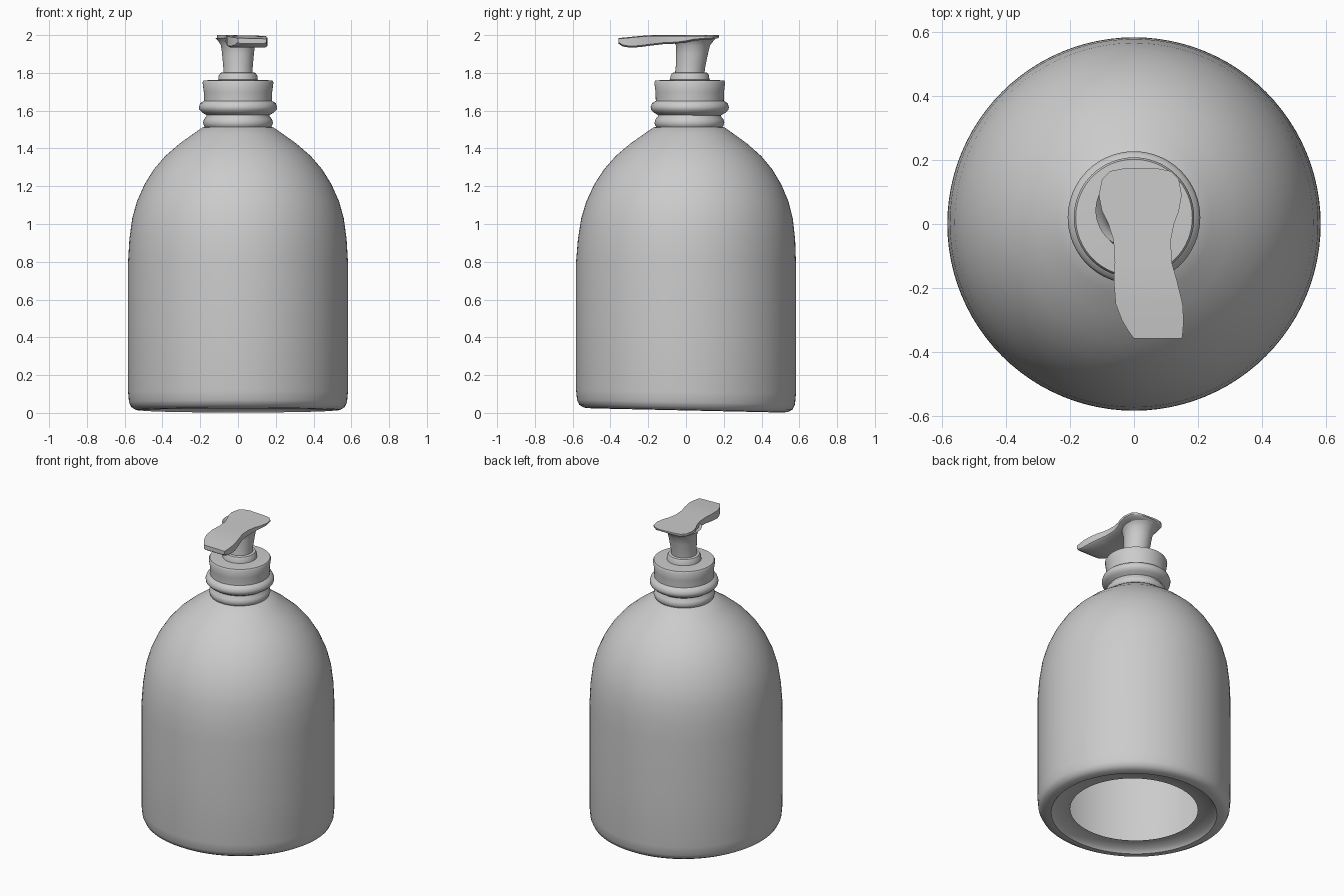
import bpy, bmesh, math

default = bpy.data.objects.get("Cube")
if default:
    bpy.data.objects.remove(default, do_unlink=True)

# One plain grey plastic
grey = bpy.data.materials.new("grey plastic")
grey.use_nodes = True
colour = (0.6, 0.6, 0.6, 1)
grey.diffuse_color = colour
grey.node_tree.nodes["Principled BSDF"].inputs["Base Color"].default_value = colour


def finish(name, bm, angle):
    bmesh.ops.recalc_face_normals(bm, faces=bm.faces)
    mesh = bpy.data.meshes.new(name)
    bm.to_mesh(mesh)
    bm.free()
    mesh.materials.append(grey)
    ob = bpy.data.objects.new(name, mesh)
    bpy.context.collection.objects.link(ob)
    bpy.ops.object.select_all(action='DESELECT')
    ob.select_set(True)
    bpy.context.view_layer.objects.active = ob
    bpy.ops.object.shade_smooth_by_angle(angle=math.radians(angle))
    return ob


def lathe(profile, y_offset, sides=64):
    """Turn a (radius, height) profile around the vertical axis."""
    bm = bmesh.new()
    verts = [bm.verts.new((r, 0, z)) for r, z in profile]
    edges = [bm.edges.new(pair) for pair in zip(verts, verts[1:])]
    bmesh.ops.spin(bm, geom=verts + edges, cent=(0, 0, 0), axis=(0, 0, 1),
                   angle=math.tau, steps=sides)
    bmesh.ops.remove_doubles(bm, verts=bm.verts, dist=0.0005)
    for v in bm.verts:
        v.co.y += y_offset(v.co.z)
    return bm


# Bottle: thin shell with a round opening in the floor
body = lathe([(0.385, 0.03), (0.48, 0.025), (0.5, 0.0), (0.54, 0.003), (0.565, 0.018),
              (0.577, 0.045), (0.582, 0.1), (0.583, 0.4), (0.582, 0.8), (0.575, 0.92),
              (0.56, 1.03), (0.535, 1.12), (0.495, 1.21), (0.445, 1.29), (0.385, 1.36),
              (0.31, 1.425), (0.24, 1.475), (0.19, 1.51), (0.155, 1.52)],
             lambda z: 0.016 * max(0, z - 0.8) / 0.7, 96)
# The base leans slightly, higher at the front
for v in body.verts:
    v.co.z += (0.013 - 0.022 * v.co.y) * max(0, 1 - v.co.z / 0.5)
finish("bottle", body, 50)

# Threaded neck and screw collar
finish("neck", lathe([(0.165, 1.5), (0.18, 1.52), (0.185, 1.535), (0.18, 1.555),
                      (0.167, 1.57), (0.165, 1.59)], lambda z: 0.018), 50)
finish("collar", lathe([(0.165, 1.575), (0.19, 1.59), (0.205, 1.605), (0.207, 1.62),
                        (0.2, 1.64), (0.18, 1.652), (0.181, 1.7), (0.188, 1.75),
                        (0.182, 1.76), (0.1, 1.764), (0, 1.764)], lambda z: 0.02), 40)

# Plunger flaring up into the head
finish("plunger", lathe([(0.105, 1.755), (0.102, 1.785), (0.094, 1.8), (0.078, 1.803),
                         (0.078, 1.83), (0.084, 1.9), (0.09, 1.945), (0.105, 1.97),
                         (0.12, 1.985)], lambda z: 0.02 + 0.12 * max(0, z - 1.8)), 40)

# Head and spout: cross-sections (y, left, right, underside height) along the length
sections = [(0.174, -0.03, 0.07, 1.988), (0.165, -0.075, 0.115, 1.982),
            (0.14, -0.1, 0.14, 1.978), (0.09, -0.11, 0.149, 1.975),
            (0.04, -0.1, 0.14, 1.97), (0, -0.08, 0.125, 1.962),
            (-0.05, -0.064, 0.115, 1.955), (-0.12, -0.06, 0.118, 1.952),
            (-0.18, -0.063, 0.135, 1.945), (-0.25, -0.057, 0.152, 1.936),
            (-0.3, -0.038, 0.155, 1.934), (-0.335, -0.017, 0.153, 1.94),
            (-0.358, 0, 0.15, 1.955)]
bm = bmesh.new()
rings = []
for y, left, right, low in sections:
    high = 2.0 - 0.1 * max(0, -0.2 - y)
    inset = 0.012
    rings.append([bm.verts.new(p) for p in (
        (left, y, high), (right, y, high - 0.004), (right, y, low + 0.008),
        (right - inset, y, low), (left + inset, y, low), (left, y, low + 0.008))])
for a, b in zip(rings, rings[1:]):
    for i in range(len(a)):
        j = (i + 1) % len(a)
        bm.faces.new((a[i], a[j], b[j], b[i]))
bm.faces.new(rings[0])
bm.faces.new(rings[-1])
finish("spout_head", bm, 40)
